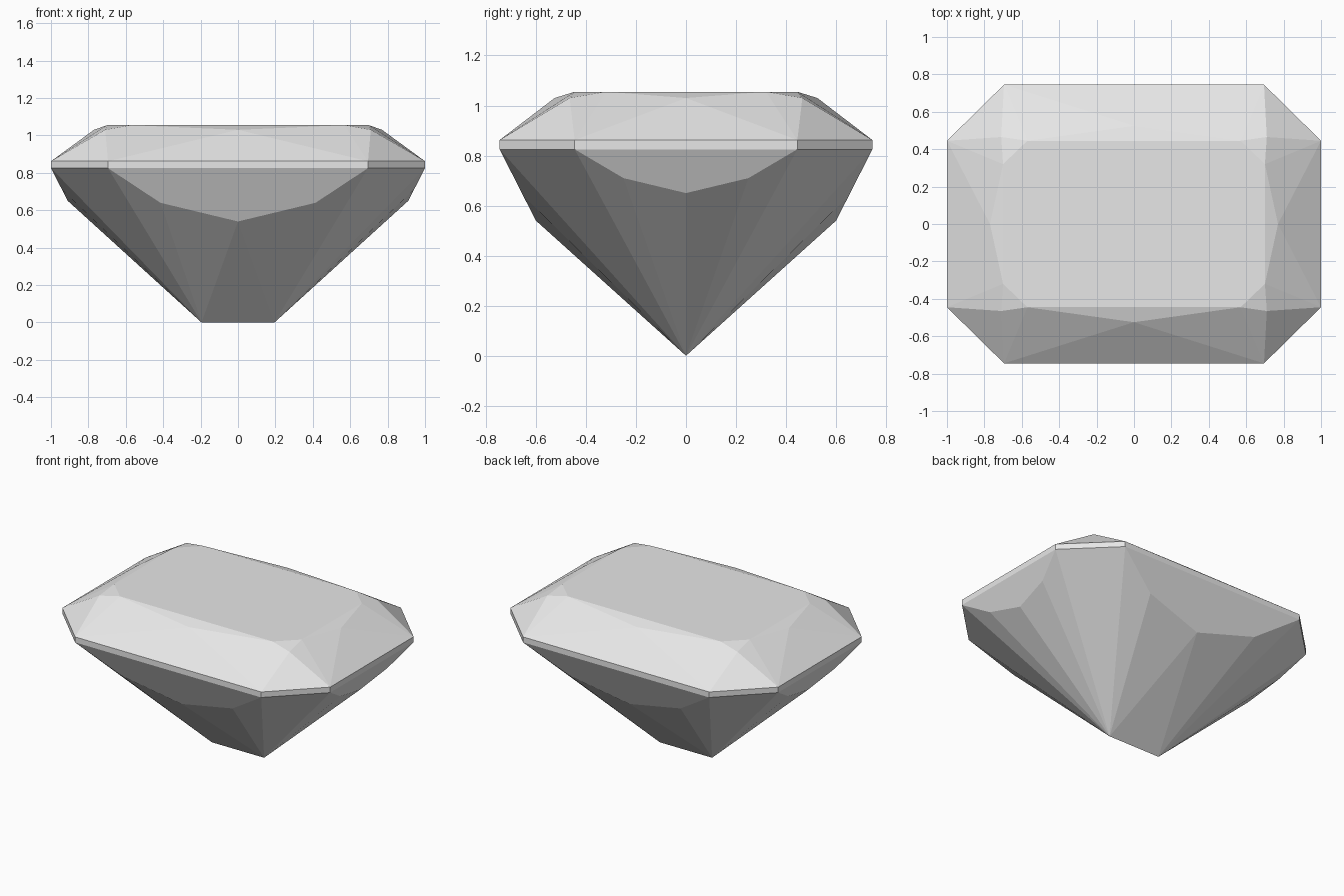
import bpy
import bmesh
import math

cube = bpy.data.objects.get("Cube")
if cube:
    bpy.data.objects.remove(cube, do_unlink=True)

# Material
gem_grey = bpy.data.materials.new("pale grey")
gem_grey.use_nodes = True
colour = (0.8, 0.8, 0.8, 1)
gem_grey.diffuse_color = colour
gem_grey.node_tree.nodes["Principled BSDF"].inputs["Base Color"].default_value = colour

# Corner points of one quarter of the cut stone; the rest is mirrored
girdle_low, girdle_high, table = 0.825, 0.862, 1.055
quarter = [
    (0.57, 0.445, table), (0.70, 0.32, table),                            # table
    (0, 0.525, 1.03), (0.77, 0, 1.03), (0.71, 0.465, 1.03),               # crown
    (0.695, 0.745, girdle_high), (1, 0.445, girdle_high),                 # girdle
    (0.695, 0.745, girdle_low), (1, 0.445, girdle_low),
    (0.415, 0.651, 0.64), (0, 0.6, 0.54),                                 # pavilion, long side
    (0.941, 0.25, 0.71), (0.91, 0, 0.65),                                 # pavilion, short side
    (0.195, 0, 0),                                                        # keel
]
points = {(sx * x, sy * y, z) for x, y, z in quarter for sx in (1, -1) for sy in (1, -1)}

# Gem body: convex hull of the points, with flat facets merged
bm = bmesh.new()
for p in sorted(points):
    bm.verts.new(p)
bmesh.ops.convex_hull(bm, input=bm.verts)
bmesh.ops.dissolve_limit(bm, angle_limit=math.radians(0.5), verts=bm.verts, edges=bm.edges)
bmesh.ops.recalc_face_normals(bm, faces=bm.faces)
mesh = bpy.data.meshes.new("cut_gem")
bm.to_mesh(mesh)
bm.free()
mesh.materials.append(gem_grey)
gem = bpy.data.objects.new("cut_gem", mesh)
bpy.context.collection.objects.link(gem)
